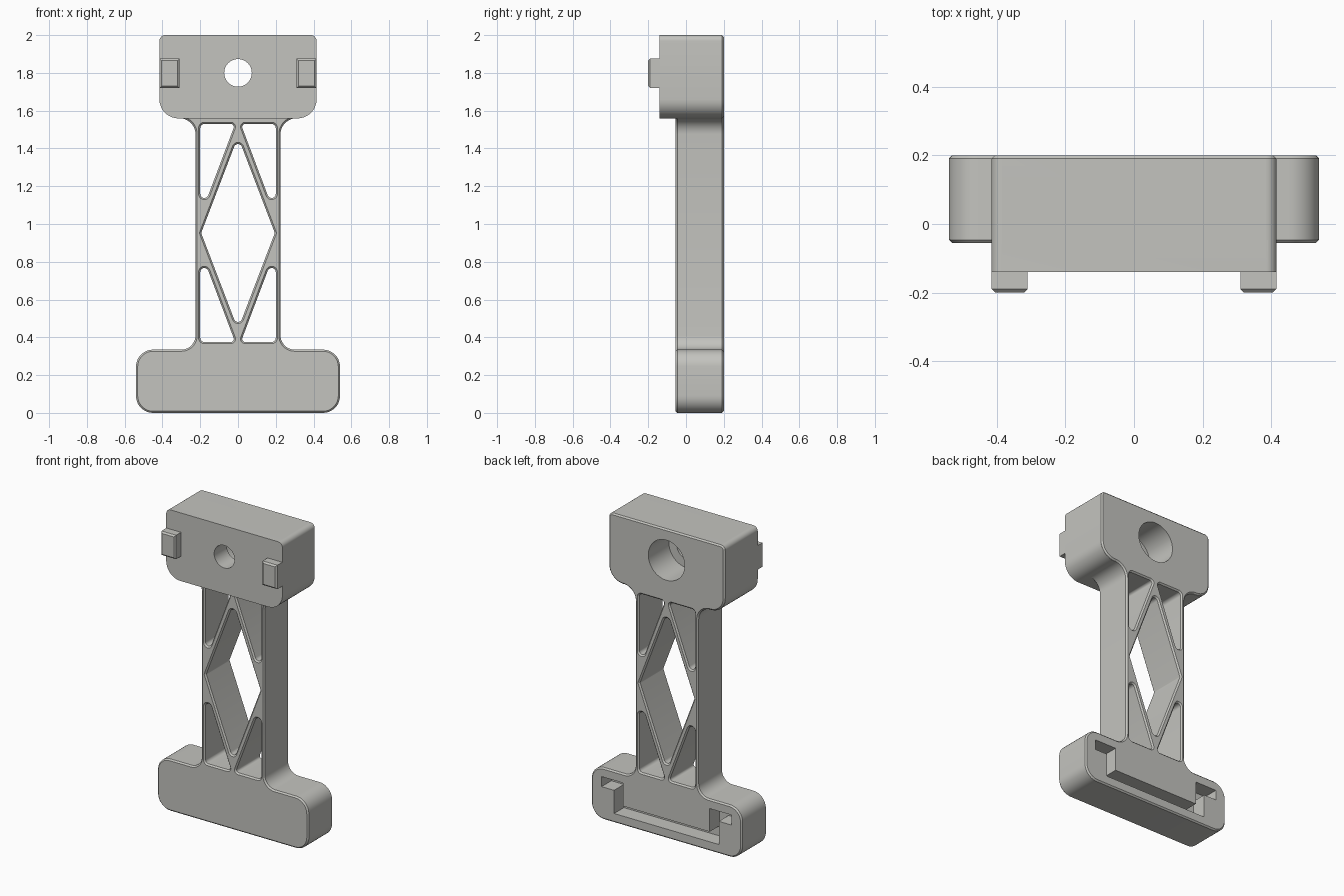
import bpy, bmesh, math
from mathutils import Vector

if "Cube" in bpy.data.objects:
    bpy.data.objects.remove(bpy.data.objects["Cube"])

grey = bpy.data.materials.new("warm_light_grey")
grey.diffuse_color = (0.55, 0.55, 0.52, 1)
grey.use_nodes = True
grey.node_tree.nodes["Principled BSDF"].inputs["Base Color"].default_value = grey.diffuse_color


def rounded(corners, hole=False):
    """Polygon (x, z, radius) -> filleted loop; outer loops run CCW, holes CW."""
    pts = []
    n = len(corners)
    for i, (x, z, r) in enumerate(corners):
        p = Vector((x, z))
        if r == 0:
            pts.append(p)
            continue
        a = (Vector(corners[i - 1][:2]) - p).normalized()
        c = (Vector(corners[(i + 1) % n][:2]) - p).normalized()
        half = a.angle(c) / 2
        centre = p + (a + c).normalized() * (r / math.sin(half))
        start = p + a * (r / math.tan(half)) - centre
        end = p + c * (r / math.tan(half)) - centre
        sweep = start.angle(end)
        steps = max(3, round(sweep / math.radians(10)))
        for k in range(steps + 1):
            t = k / steps
            v = (start * math.sin((1 - t) * sweep) + end * math.sin(t * sweep)) / math.sin(sweep)
            pts.append(centre + v)
    area = sum(pts[i - 1].cross(pts[i]) for i in range(len(pts)))
    return pts[::-1] if (area < 0) != hole else pts


def inset(pts, d):
    """Move a loop into the material by d with mitred corners."""
    out = []
    for i, p in enumerate(pts):
        t1 = (p - pts[i - 1]).normalized()
        t2 = (pts[(i + 1) % len(pts)] - p).normalized()
        n1, n2 = Vector((-t1.y, t1.x)), Vector((-t2.y, t2.x))
        out.append(p + (n1 + n2) * (d / (1 + n1.dot(n2))))
    return out


def slab(name, loops, y0, y1, front=0.0, back=0.0):
    """Plate between y0 and y1 with chamfered front and back rims."""
    bm = bmesh.new()
    caps = [[], []]
    levels = [(y0, front)] + ([(y0 + front, 0)] if front else [])
    levels += ([(y1 - back, 0)] if back else []) + [(y1, back)]
    for pts in loops:
        n = len(pts)
        rings = [[bm.verts.new((p.x, y, p.y)) for p in (inset(pts, d) if d else pts)]
                 for y, d in levels]
        for lo, hi in zip(rings, rings[1:]):
            for i in range(n):
                j = (i + 1) % n
                bm.faces.new((lo[i], lo[j], hi[j], hi[i]))
        for cap, ring in zip(caps, (rings[0], rings[-1])):
            cap += [bm.edges.get((ring[i - 1], ring[i])) for i in range(n)]
    for cap in caps:
        bmesh.ops.triangle_fill(bm, edges=cap, use_beauty=True)
    bmesh.ops.recalc_face_normals(bm, faces=bm.faces)
    me = bpy.data.meshes.new(name)
    bm.to_mesh(me)
    bm.free()
    me.materials.append(grey)
    ob = bpy.data.objects.new(name, me)
    bpy.context.collection.objects.link(ob)
    return ob


def combine(target, tool, operation):
    """Apply one boolean and remove the helper."""
    m = target.modifiers.new("cut", 'BOOLEAN')
    m.object, m.operation, m.solver = tool, operation, 'EXACT'
    dg = bpy.context.evaluated_depsgraph_get()
    me = bpy.data.meshes.new_from_object(target.evaluated_get(dg))
    target.modifiers.clear()
    target.data = me
    bpy.data.objects.remove(tool)


def mirrored(half):
    return half + [(-p[0],) + p[1:] for p in reversed(half)]


def circle(r, z):
    return [Vector((r * math.cos(a), z + r * math.sin(a)))
            for a in (math.tau * k / 48 for k in range(48))]


# Silhouette: foot, column and head
outline = rounded(mirrored([(0.54, 0, 0.09), (0.54, 0.335, 0.09), (0.225, 0.335, 0.075),
                            (0.225, 1.56, 0.085), (0.415, 1.56, 0.1), (0.415, 2.0, 0.03)]))

# Truss openings in the column: a diamond and four triangles
mid = 0.9525
openings = [rounded([(0, mid + 0.51, 0.022), (0.195, mid, 0.01),
                     (0, mid - 0.51, 0.022), (-0.195, mid, 0.01)], hole=True)]
for sx in (-1, 1):
    for sz in (-1, 1):
        openings.append(rounded([(sx * 0.2, mid + sz * 0.577, 0.022),
                                 (sx * 0.015, mid + sz * 0.577, 0.016),
                                 (sx * 0.2, mid + sz * 0.087, 0.022)], hole=True))
body = slab("bracket_body", [outline] + openings, -0.055, 0.2, 0.009, 0.009)

# Thicker head block
head = rounded(mirrored([(0.416, 1.559, 0.101), (0.416, 2.0, 0.031)]))
combine(body, slab("head_block", [head], -0.14, 0.19), 'UNION')

# Bolt hole with wide counterbore at the back
combine(body, slab("bolt_hole", [circle(0.073, 1.8)], -0.3, 0.3), 'DIFFERENCE')
combine(body, slab("counterbore", [circle(0.13, 1.8)], -0.01, 0.3), 'DIFFERENCE')

# Channel with side pockets in the back of the foot
channel = rounded(mirrored([(0.31, 0.125, 0), (0.31, 0.275, 0), (0.465, 0.275, 0),
                            (0.465, 0.21, 0), (0.375, 0.21, 0), (0.375, 0.06, 0)]))
combine(body, slab("foot_channel", [channel], 0.1, 0.3), 'DIFFERENCE')

# Locating lugs on the head front
lugs = []
for s, side in ((-1, "left"), (1, "right")):
    rect = rounded([(s * x, z, 0) for x, z in
                    ((0.31, 1.72), (0.415, 1.72), (0.415, 1.875), (0.31, 1.875))])
    lugs.append(slab(side + "_lug", [rect], -0.2, -0.13, 0.01))

# Smooth the rounded corners, keep chamfers crisp
for ob in [body] + lugs:
    bpy.ops.object.select_all(action='DESELECT')
    ob.select_set(True)
    bpy.context.view_layer.objects.active = ob
    bpy.ops.object.shade_smooth_by_angle(angle=math.radians(30))
